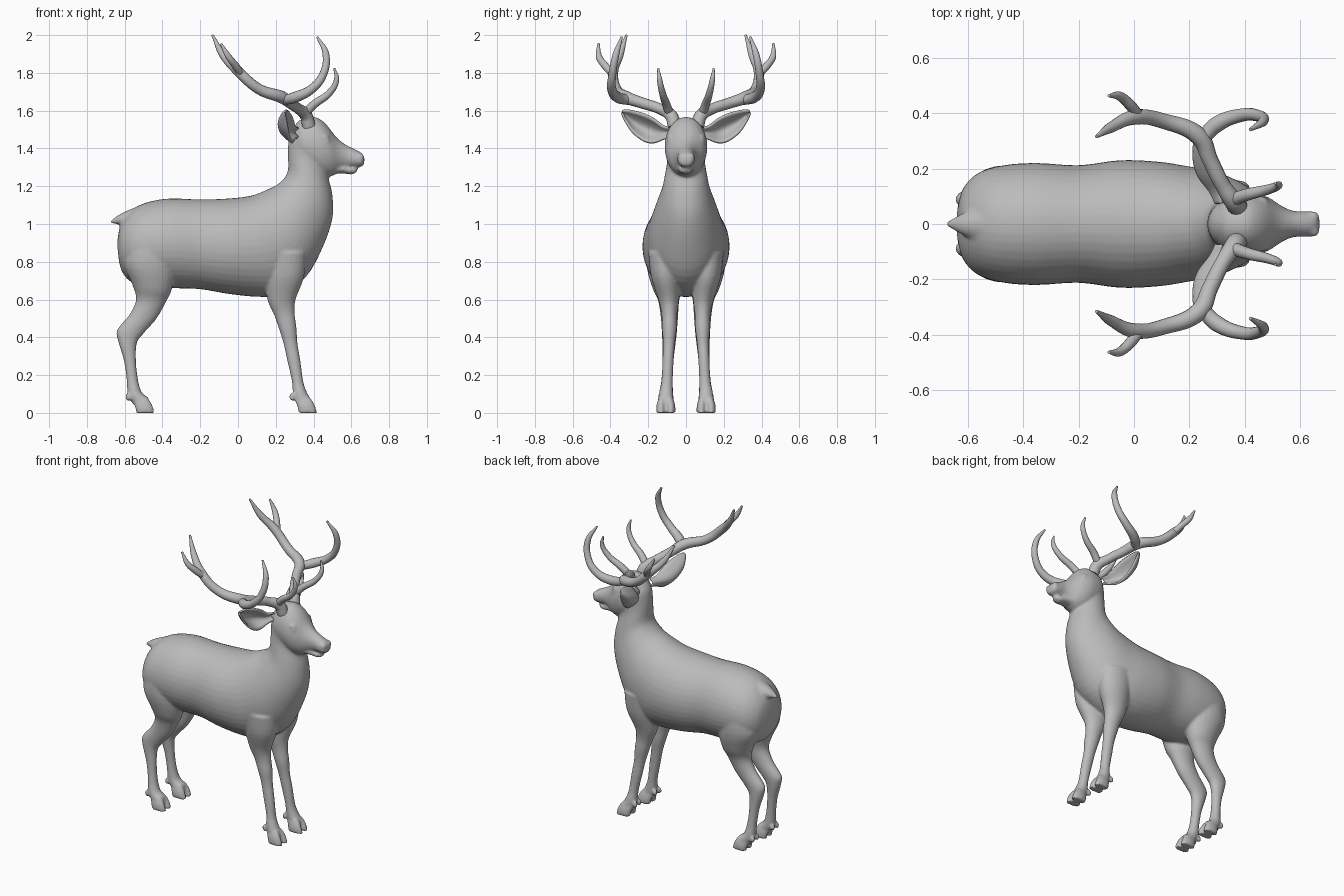
import bpy, bmesh, math
from mathutils import Vector

coat = bpy.data.materials.new("grey_coat")
coat.diffuse_color = (0.5, 0.5, 0.5, 1)


def catmull(pts, steps):
    """Smooth list of tuples running through all the given tuples."""
    out = []
    for i in range(len(pts) - 1):
        p0, p1 = pts[max(i - 1, 0)], pts[i]
        p2, p3 = pts[i + 1], pts[min(i + 2, len(pts) - 1)]
        for s in range(steps):
            t = s / steps
            out.append(tuple(
                0.5 * (2 * b + (c - a) * t + (2 * a - 5 * b + 4 * c - d) * t * t
                       + (3 * b - a - 3 * c + d) * t ** 3)
                for a, b, c, d in zip(p0, p1, p2, p3)))
    return out + [pts[-1]]


def loft(bm, rings, side=1, steps=4, seg=24):
    """Rings are (x, z of one edge, x, z of the other edge, centre y, half width)."""
    loops = []
    for xa, za, xb, zb, y, w in catmull(rings, steps):
        mid = Vector(((xa + xb) / 2, y * side, (za + zb) / 2))
        half = Vector(((xa - xb) / 2, 0, (za - zb) / 2))
        loops.append([bm.verts.new(mid + half * math.cos(a) + Vector((0, w * math.sin(a), 0)))
                      for a in (2 * math.pi * k / seg for k in range(seg))])
    faces = [bm.faces.new(loops[0]), bm.faces.new(loops[-1][::-1])]
    for l0, l1 in zip(loops, loops[1:]):
        for k in range(seg):
            j = (k + 1) % seg
            faces.append(bm.faces.new((l0[k], l1[k], l1[j], l0[j])))
    bmesh.ops.recalc_face_normals(bm, faces=faces)


def ball(bm, centre, r, squash=(1, 1, 1)):
    verts = bmesh.ops.create_uvsphere(bm, u_segments=16, v_segments=10, radius=r)["verts"]
    bmesh.ops.scale(bm, vec=squash, verts=verts)
    bmesh.ops.translate(bm, vec=centre, verts=verts)


def finish(ob):
    """Apply modifiers, shade smooth and colour."""
    bpy.ops.object.select_all(action='DESELECT')
    ob.select_set(True)
    bpy.context.view_layer.objects.active = ob
    bpy.ops.object.convert(target='MESH')
    ob = bpy.context.object
    ob.data.materials.clear()
    ob.data.materials.append(coat)
    bpy.ops.object.shade_smooth()


def add_object(name, data):
    ob = bpy.data.objects.new(name, data)
    bpy.context.collection.objects.link(ob)
    return ob


bm = bmesh.new()

# trunk and neck: back edge, belly edge, half width
trunk = [(-.64, .90, -.63, .80, .06), (-.62, 1.0, -.61, .74, .13), (-.56, 1.075, -.56, .69, .185),
         (-.48, 1.115, -.46, .665, .212), (-.36, 1.135, -.34, .66, .22), (-.2, 1.13, -.2, .655, .212),
         (-.05, 1.135, -.05, .63, .23), (.07, 1.15, .1, .615, .225), (.15, 1.18, .22, .625, .21),
         (.21, 1.21, .36, .72, .19), (.25, 1.25, .45, .88, .16), (.265, 1.29, .5, 1.03, .13),
         (.265, 1.35, .5, 1.15, .112), (.265, 1.41, .48, 1.24, .1), (.275, 1.48, .47, 1.3, .1),
         (.31, 1.535, .46, 1.4, .09)]
loft(bm, [(a, b, c, d, 0, w) for a, b, c, d, w in trunk], seg=40)

# head, lower jaw, nose
head = [(.285, 1.46, .30, 1.36, .06), (.32, 1.545, .36, 1.29, .1), (.40, 1.567, .44, 1.25, .113),
        (.46, 1.535, .50, 1.255, .098), (.52, 1.46, .54, 1.28, .066), (.57, 1.42, .575, 1.295, .048),
        (.62, 1.395, .61, 1.3, .046), (.655, 1.375, .65, 1.302, .044), (.67, 1.35, .667, 1.315, .025)]
loft(bm, [(a, b, c, d, 0, w) for a, b, c, d, w in head], seg=32)
loft(bm, [(.45, 1.34, .45, 1.25, 0, .07), (.54, 1.32, .54, 1.268, 0, .045),
          (.6, 1.305, .6, 1.262, 0, .034), (.635, 1.295, .628, 1.275, 0, .02)])

# tail
loft(bm, [(-.54, 1.09, -.56, .97, 0, .07), (-.62, 1.055, -.62, .995, 0, .038),
          (-.675, 1.018, -.672, 1.003, 0, .008)])

# legs: rear edge, front edge, centre y, half width
hind_leg = [(-.57, .95, -.36, .95, .11, .095), (-.605, .80, -.33, .78, .11, .1),
            (-.56, .68, -.35, .655, .1, .08), (-.54, .6, -.38, .59, .092, .056),
            (-.575, .52, -.43, .50, .088, .046), (-.64, .44, -.50, .42, .088, .04),
            (-.635, .38, -.535, .37, .09, .036), (-.605, .28, -.54, .28, .095, .03),
            (-.59, .18, -.53, .18, .1, .03), (-.585, .11, -.51, .11, .105, .037),
            (-.565, .06, -.475, .08, .107, .042), (-.545, .035, -.47, .05, .107, .04)]
front_leg = [(.12, .85, .36, .85, .12, .08), (.14, .72, .35, .72, .11, .075),
             (.155, .6, .305, .6, .092, .055), (.19, .52, .3, .53, .088, .042),
             (.215, .45, .31, .45, .088, .04), (.24, .37, .315, .37, .09, .032),
             (.26, .28, .33, .28, .095, .03), (.285, .17, .345, .17, .1, .03),
             (.29, .11, .36, .12, .105, .036), (.305, .06, .38, .08, .107, .04),
             (.315, .035, .39, .05, .107, .038)]
for side in (1, -1):
    for leg, heel, claw_x in ((hind_leg, -.54, -.58), (front_leg, .32, .288)):
        loft(bm, leg, side)
        for t in (-1, 1):
            # cloven toes and dewclaws
            y = .107 + t * .026
            loft(bm, [(heel - .015, .06, heel + .06, .085, y - t * .006, .02),
                      (heel - .005, .03, heel + .085, .045, y, .024),
                      (heel, 0, heel + .1, 0, y, .025)], side)
            ball(bm, (claw_x, side * (.105 + t * .022), .085), .017, (1, .8, 1.3))
    # eyes with brow
    ball(bm, (.468, side * .078, 1.44), .021)
    ball(bm, (.452, side * .08, 1.462), .024, (1.3, .9, .6))
    # nostril bulge
    ball(bm, (.648, side * .026, 1.355), .02)

mesh = bpy.data.meshes.new("body")
bm.to_mesh(mesh)
bm.free()
body = add_object("body", mesh)
remesh = body.modifiers.new("fuse", 'REMESH')
remesh.mode = 'VOXEL'
remesh.voxel_size = .008
soften = body.modifiers.new("soften", 'SMOOTH')
soften.factor, soften.iterations = .5, 5
finish(body)

# ears: y, upper z, lower z, x of the rim
ear = catmull([(.075, 1.51, 1.46, .32), (.12, 1.518, 1.45, .305), (.17, 1.555, 1.432, .292),
               (.22, 1.58, 1.44, .282), (.28, 1.597, 1.485, .268), (.32, 1.602, 1.545, .258),
               (.338, 1.597, 1.583, .25)], 4)
for side, label in ((1, "left"), (-1, "right")):
    bm = bmesh.new()
    rows = []
    for y, up, low, x in ear:
        rows.append([bm.verts.new((x - .45 * (up - low) * math.sin(math.pi * k / 10),
                                   side * y, low + (up - low) * k / 10)) for k in range(11)])
    for r0, r1 in zip(rows, rows[1:]):
        for k in range(10):
            bm.faces.new((r0[k], r1[k], r1[k + 1], r0[k + 1]))
    bmesh.ops.recalc_face_normals(bm, faces=bm.faces)
    mesh = bpy.data.meshes.new(label + "_ear")
    bm.to_mesh(mesh)
    bm.free()
    ob = add_object(label + "_ear", mesh)
    solid = ob.modifiers.new("thickness", 'SOLIDIFY')
    solid.thickness, solid.offset = .012, 0
    finish(ob)

# antlers: x, y, z, radius along every branch
branches = [
    # main beam with inner rear tip
    [(.375, .06, 1.52, .036), (.36, .08, 1.575, .034), (.32, .14, 1.61, .028), (.275, .23, 1.64, .029),
     (.235, .315, 1.67, .033), (.11, .37, 1.715, .028), (0, .385, 1.81, .027),
     (-.08, .35, 1.895, .02), (-.135, .315, 2.0, .006)],
    # outer rear tip
    [(.02, .385, 1.79, .02), (-.015, .43, 1.84, .02), (-.05, .46, 1.885, .017), (-.09, .463, 1.955, .006)],
    # tall forward tine
    [(.24, .3, 1.655, .026), (.30, .36, 1.67, .029), (.39, .393, 1.715, .024), (.45, .39, 1.79, .021),
     (.465, .37, 1.9, .018), (.42, .34, 1.99, .006)],
    # brow tine
    [(.35, .085, 1.58, .024), (.405, .105, 1.635, .022), (.485, .125, 1.695, .018),
     (.522, .14, 1.765, .014), (.51, .147, 1.825, .005)],
]
for side, label in ((1, "left"), (-1, "right")):
    curve = bpy.data.curves.new(label + "_antler", 'CURVE')
    curve.dimensions = '3D'
    curve.bevel_depth, curve.bevel_resolution = 1, 5
    curve.resolution_u = 8
    curve.use_fill_caps = True
    for branch in branches:
        spline = curve.splines.new('BEZIER')
        spline.bezier_points.add(len(branch) - 1)
        for p, (x, y, z, r) in zip(spline.bezier_points, branch):
            p.co, p.radius = (x, y * side, z), r
            p.handle_left_type = p.handle_right_type = 'AUTO'
    finish(add_object(label + "_antler", curve))
